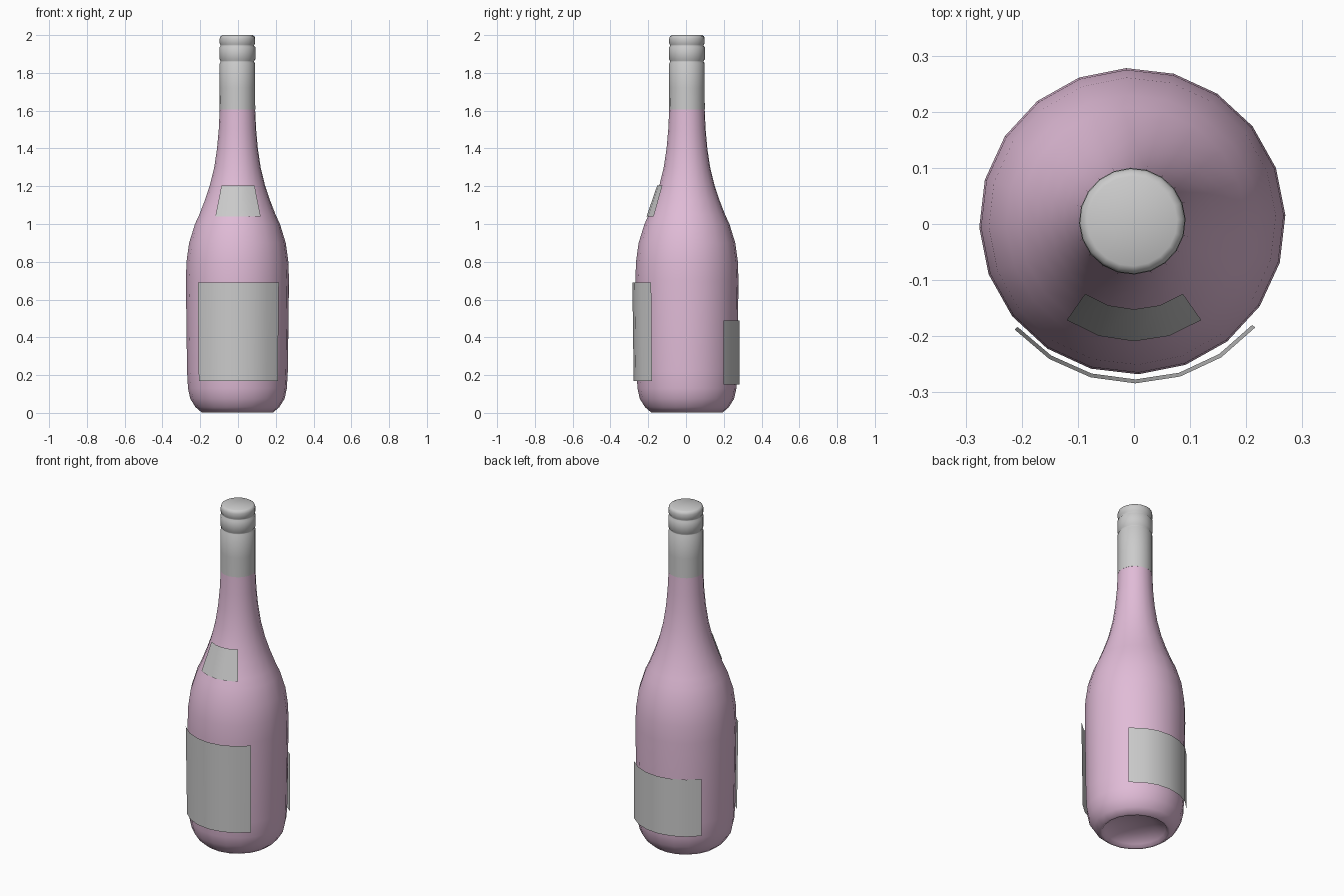
import bpy, bmesh, math

if "Cube" in bpy.data.objects:
    bpy.data.objects.remove(bpy.data.objects["Cube"])

SIDES = 20
CENTRE = (-0.003, 0.005)


def finish(name, bm, angle=40, mat=None):
    me = bpy.data.meshes.new(name)
    bmesh.ops.recalc_face_normals(bm, faces=bm.faces)
    bm.to_mesh(me)
    bm.free()
    ob = bpy.data.objects.new(name, me)
    bpy.context.collection.objects.link(ob)
    if mat:
        me.materials.append(mat)
    bpy.ops.object.select_all(action='DESELECT')
    ob.select_set(True)
    bpy.context.view_layer.objects.active = ob
    bpy.ops.object.shade_smooth_by_angle(angle=math.radians(angle))
    return ob


def lathe(name, profile, angle=40, mat=None):
    """Revolve (radius, z) points; radius 0 makes a pole."""
    bm = bmesh.new()
    rings = []
    for r, z in profile:
        n = SIDES if r > 0 else 1
        rings.append([bm.verts.new((CENTRE[0] + r * math.cos(math.tau * i / n + 0.04),
                                    CENTRE[1] + r * math.sin(math.tau * i / n + 0.04), z))
                      for i in range(n)])
    for a, b in zip(rings, rings[1:]):
        for i in range(SIDES):
            j = (i + 1) % SIDES
            quad = [a[i % len(a)], a[j % len(a)], b[j % len(b)], b[i % len(b)]]
            bm.faces.new(list(dict.fromkeys(quad)))
    return finish(name, bm, angle, mat)


def label(name, mid, half, bottom, top, segments):
    """Thin curved sheet between two (radius, z) edges."""
    bm = bmesh.new()
    cols = []
    for i in range(segments + 1):
        a = math.radians(mid - half + 2 * half * i / segments)
        cols.append([bm.verts.new((r * math.cos(a), r * math.sin(a), z))
                     for r, z in (bottom, top)])
    for p, q in zip(cols, cols[1:]):
        bm.faces.new((p[0], q[0], q[1], p[1]))
    ob = finish(name, bm)
    # face outward
    f = ob.data.polygons[0]
    if f.normal.dot(f.center) < 0:
        ob.data.flip_normals()
    return ob


pink = bpy.data.materials.new("pink_glass")
pink.diffuse_color = (0.75, 0.5, 0.68, 1)
pink.use_nodes = True
pink.node_tree.nodes["Principled BSDF"].inputs["Base Color"].default_value = pink.diffuse_color

# glass body with hollow underside
lathe("bottle_body", [
    (0, 0.06), (0.10, 0.05), (0.165, 0.02), (0.178, 0.004), (0.19, 0.003),
    (0.222, 0.03), (0.25, 0.075), (0.262, 0.13), (0.267, 0.22), (0.27, 0.45),
    (0.273, 0.7), (0.27, 0.8), (0.256, 0.9), (0.225, 1.0), (0.202, 1.05),
    (0.171, 1.13), (0.146, 1.205), (0.123, 1.3), (0.108, 1.4), (0.099, 1.5),
    (0.094, 1.605), (0.086, 1.61)], 50, pink)

# foil cap with two grooves
lathe("foil_cap", [
    (0.088, 1.605), (0.0945, 1.605), (0.094, 1.72), (0.094, 1.85), (0.089, 1.858),
    (0.089, 1.864), (0.095, 1.872), (0.095, 1.935), (0.089, 1.943), (0.089, 1.948),
    (0.094, 1.956), (0.094, 1.982), (0.090, 1.994), (0.080, 2.0), (0, 2.0)], 50)

# paper labels
label("front_label", 270.5, 49, (0.277, 0.17), (0.284, 0.69), 6)
label("back_label", 93, 49, (0.284, 0.15), (0.284, 0.49), 6)
label("shoulder_label", 270, 35, (0.209, 1.04), (0.152, 1.205), 4)
